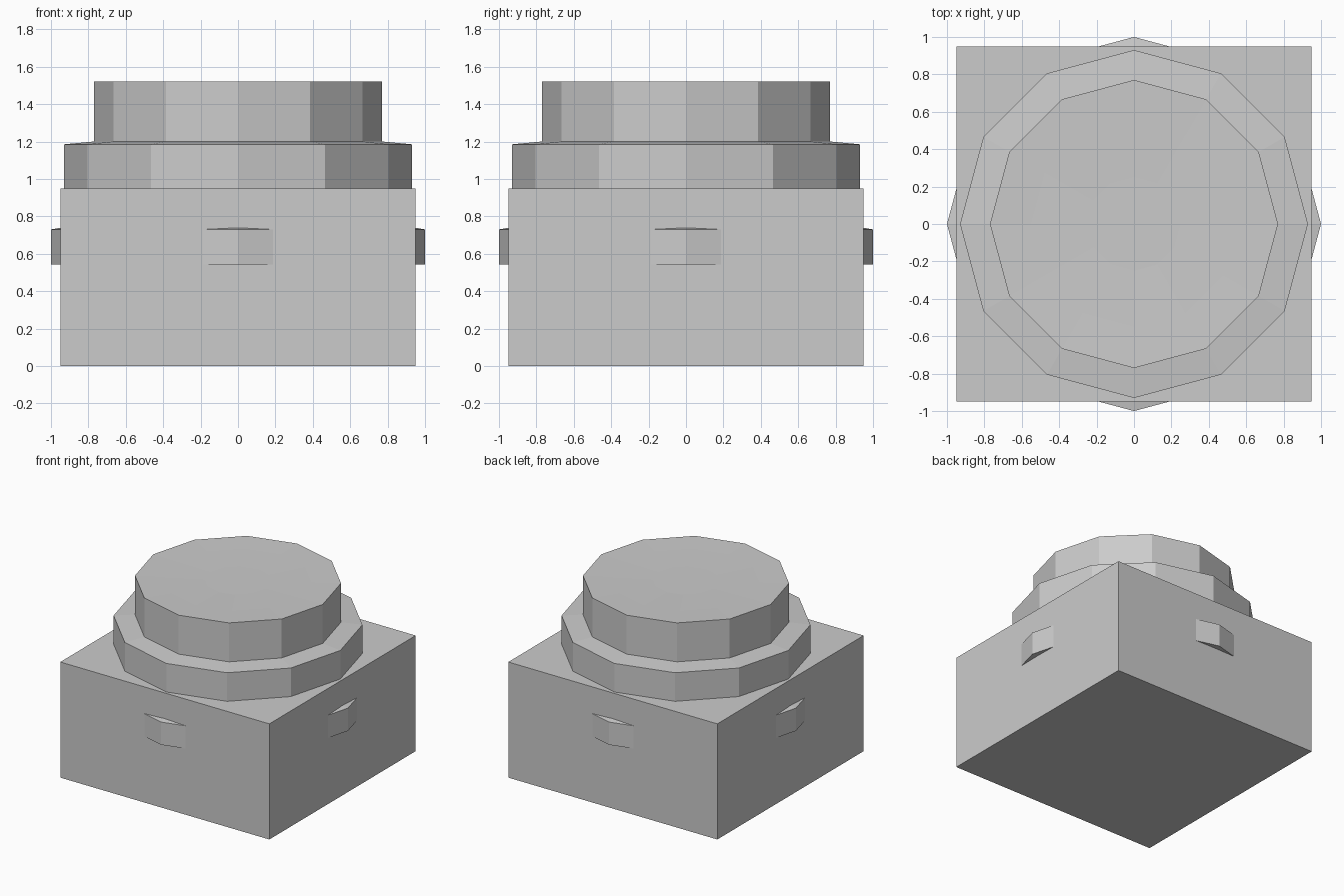
import bpy, bmesh, math

if "Cube" in bpy.data.objects:
    bpy.data.objects.remove(bpy.data.objects["Cube"])

SIDES = 12


def finish(bm, name):
    bmesh.ops.recalc_face_normals(bm, faces=bm.faces[:])
    mesh = bpy.data.meshes.new(name)
    bm.to_mesh(mesh)
    bm.free()
    obj = bpy.data.objects.new(name, mesh)
    bpy.context.collection.objects.link(obj)
    return obj


def lathe(name, profile):
    """Turn a (radius, height) profile into a closed twelve-sided solid."""
    bm = bmesh.new()
    rings = []
    for r, z in profile:
        rings.append([bm.verts.new((r * math.cos(2 * math.pi * i / SIDES),
                                    r * math.sin(2 * math.pi * i / SIDES), z))
                      for i in range(SIDES)])
    for low, high in zip(rings, rings[1:]):
        for i in range(SIDES):
            j = (i + 1) % SIDES
            bm.faces.new((low[i], low[j], high[j], high[i]))
    bm.faces.new(rings[0][::-1])
    bm.faces.new(rings[-1])
    return finish(bm, name)


# Square base block
bm = bmesh.new()
bmesh.ops.create_cube(bm, size=1)
bmesh.ops.scale(bm, vec=(1.9, 1.9, 0.95), verts=bm.verts[:])
bmesh.ops.translate(bm, vec=(0, 0, 0.475), verts=bm.verts[:])
finish(bm, "base_block")

# Band whose corners poke out through the four sides of the block
lathe("side_band", [(0.8, 0.555), (1.0, 0.543), (1.0, 0.73), (0.8, 0.765)])

# Stepped collar with a slightly sloped shoulder
lathe("collar", [(0.93, 0.9), (0.93, 1.185), (0.77, 1.2)])

# Cap with a very shallow dished top
lathe("cap", [(0.77, 1.19), (0.77, 1.52), (0.55, 1.515), (0.25, 1.51)])
